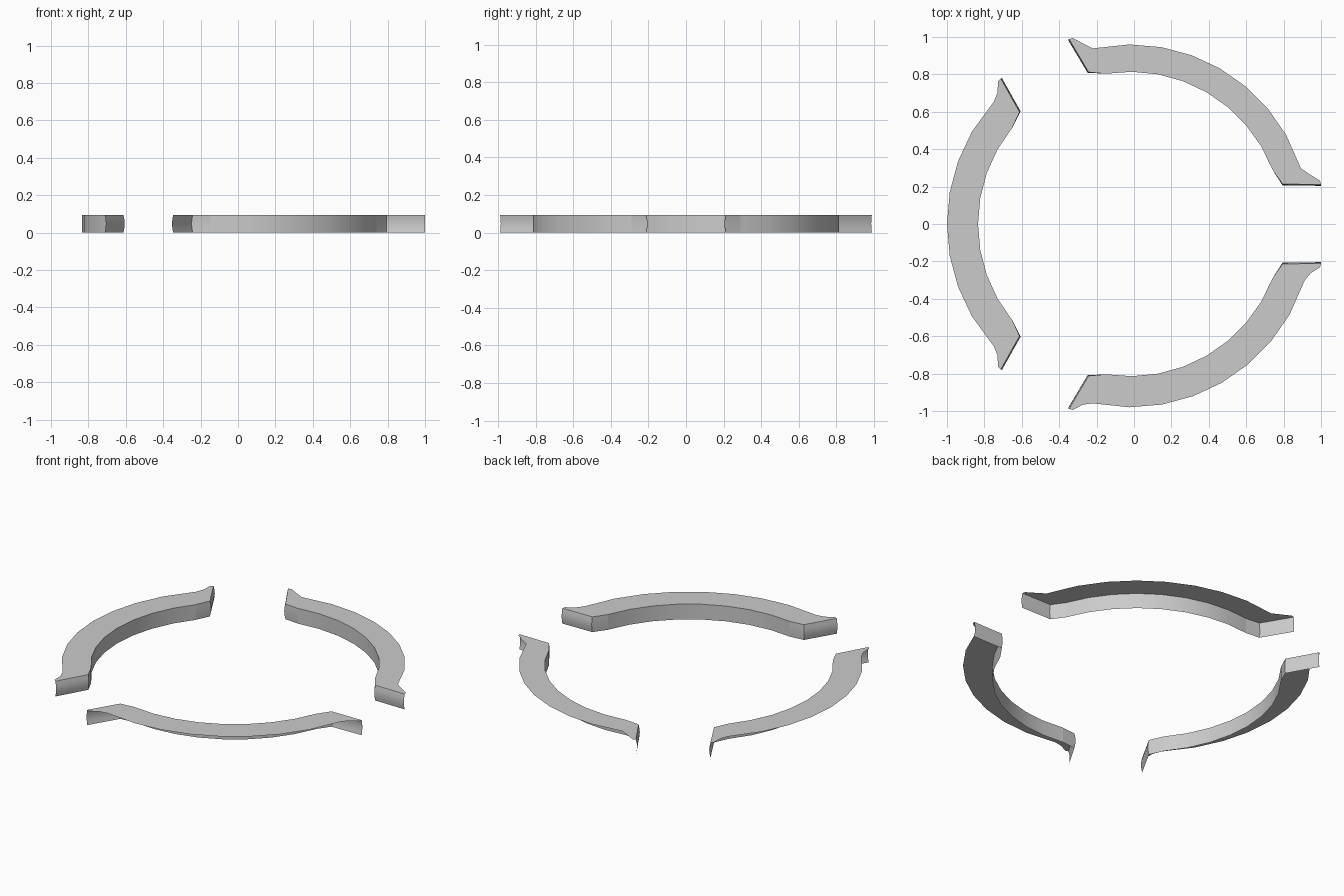
import bpy, math
from mathutils import Vector, Matrix

if "Cube" in bpy.data.objects:
    bpy.data.objects.remove(bpy.data.objects["Cube"])

H = 0.095           # height of the section
R_IN = 0.814
CENTRE = Vector((-0.02, 0, 0))
ROWS = 4            # vertical divisions of the bulged end plate
UP = Vector((0, 0, 1))


def polar(r, deg):
    a = math.radians(deg)
    return Vector((r * math.cos(a), r * math.sin(a), 0))


def arc_section(name, heading, r_out):
    verts, faces, index = [], [], {}
    rot = Matrix.Rotation(math.radians(heading), 4, 'Z')

    def vert(p):
        # share coincident points
        key = tuple(round(c, 5) for c in p)
        if key not in index:
            index[key] = len(verts)
            verts.append(rot @ p + CENTRE)
        return index[key]

    def face(points, toward):
        # add a face whose normal follows the wanted direction
        n = sum(((points[i] - points[0]).cross(points[i + 1] - points[0])
                 for i in range(1, len(points) - 1)), Vector())
        if n.dot(toward) < 0:
            points = points[::-1]
        faces.append([vert(p) for p in points])

    def top(*points):
        face([p + UP * H for p in points], UP)

    inner = [polar(R_IN, 9.8 * i) for i in range(-4, 5)]
    outer = [polar(r_out, a) for a in (-42, -30.3, -20, -10, 0, 10, 20, 30.3, 42)]

    # angle-section arc: flat top flange and upright inner wall
    for i in range(8):
        a, b = inner[i], inner[i + 1]
        top(a, b, outer[i + 1], outer[i])
        face([a, b, b + UP * H, a + UP * H], -(a + b))

    # flared ends closed by a slightly bulged plate
    for s in (-1, 1):
        k = 4 + 4 * s
        e, t, f = polar(0.842, 45.3 * s), polar(1.041, 48.3 * s), polar(1.041, 47.2 * s)
        top(inner[k], e, outer[k])
        top(e, polar(1.0, 44.8 * s), outer[k])
        top(e, t, f, polar(1.0, 44.8 * s))
        d = (t - e).normalized()
        out = Vector((-d.y, d.x, 0)) * s
        for j in range(ROWS):
            zl, zh = UP * (H * j / ROWS), UP * (H * (j + 1) / ROWS)
            lo = zl + out * (0.007 * math.sin(math.pi * j / ROWS))
            hi = zh + out * (0.007 * math.sin(math.pi * (j + 1) / ROWS))
            face([e + lo, t + lo, t + hi, e + hi], out)
            face([inner[k] + zl, e + lo, e + hi, inner[k] + zh], -e)

    m = bpy.data.meshes.new(name)
    m.from_pydata(verts, [], faces)
    m.update()
    ob = bpy.data.objects.new(name, m)
    bpy.context.collection.objects.link(ob)
    bpy.ops.object.select_all(action='DESELECT')
    ob.select_set(True)
    bpy.context.view_layer.objects.active = ob
    bpy.ops.object.shade_smooth_by_angle(angle=math.radians(30))


# three sections around the ring, the back one slightly narrower
arc_section("left_section", 180, 0.98)
arc_section("back_section", 60, 0.96)
arc_section("front_section", -60, 0.98)
